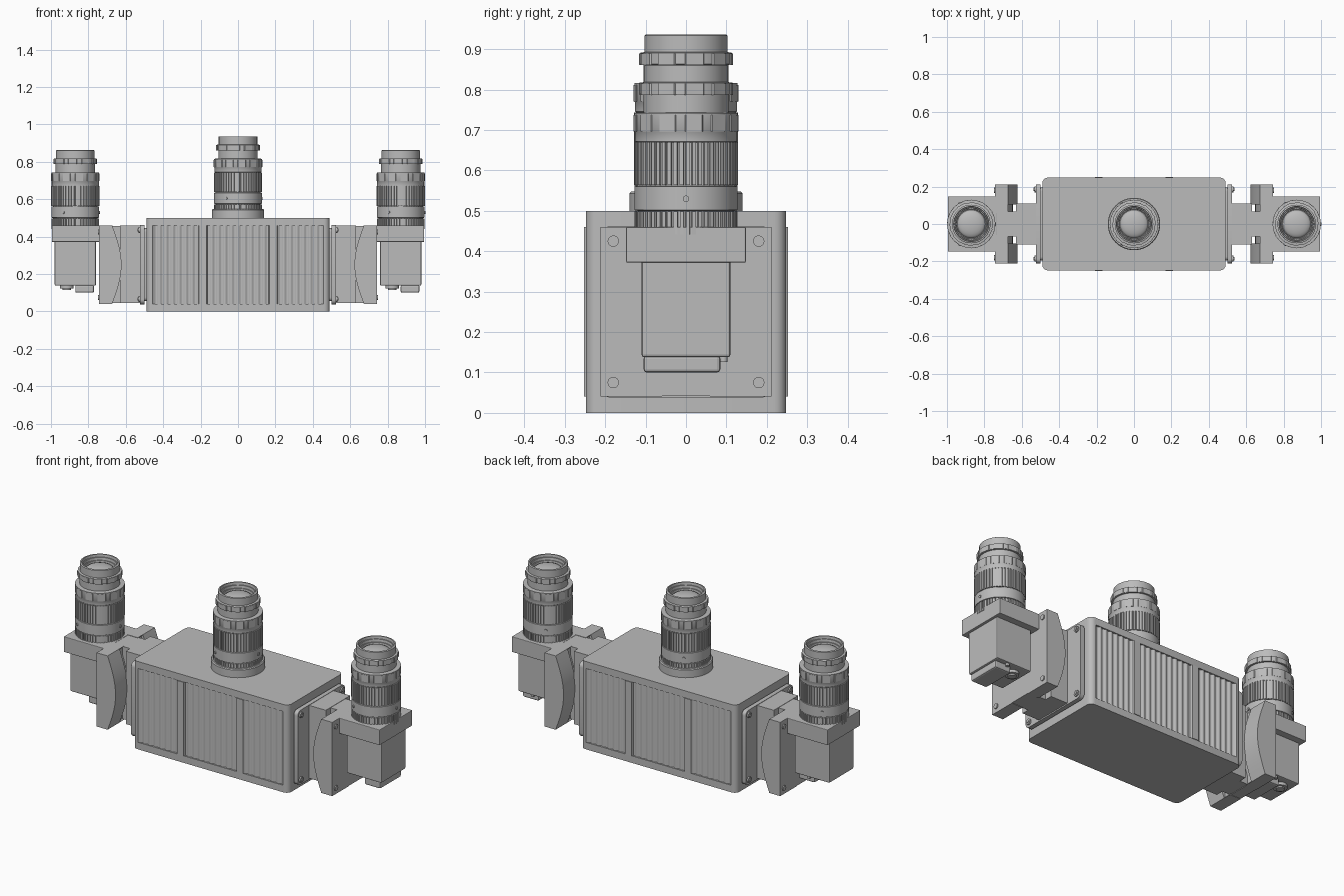
import bpy, bmesh, math
from mathutils import Vector

cube = bpy.data.objects.get("Cube")
if cube:
    bpy.data.objects.remove(cube, do_unlink=True)

grey = bpy.data.materials.new("neutral grey")
grey.use_nodes = True
GREY = (0.5, 0.5, 0.5, 1)
grey.diffuse_color = GREY
grey.node_tree.nodes["Principled BSDF"].inputs["Base Color"].default_value = GREY


def finish(name, bm, bevel=0, smooth=True):
    bmesh.ops.recalc_face_normals(bm, faces=bm.faces)
    mesh = bpy.data.meshes.new(name)
    bm.to_mesh(mesh)
    bm.free()
    mesh.materials.append(grey)
    ob = bpy.data.objects.new(name, mesh)
    bpy.context.collection.objects.link(ob)
    if bevel:
        mod = ob.modifiers.new("bevel", "BEVEL")
        mod.width, mod.segments, mod.limit_method = bevel, 2, "ANGLE"
    if smooth:
        bpy.ops.object.select_all(action="DESELECT")
        ob.select_set(True)
        bpy.context.view_layer.objects.active = ob
        bpy.ops.object.shade_smooth_by_angle(angle=math.radians(35))
    return ob


def prism(name, outline, lo, hi, axis="z", bevel=0, smooth=True):
    """Extrude a 2D outline between two positions along an axis."""
    place = {"x": lambda a, b, t: (t, a, b),
             "y": lambda a, b, t: (a, t, b),
             "z": lambda a, b, t: (a, b, t)}[axis]
    bm = bmesh.new()
    rings = [[bm.verts.new(place(a, b, t)) for a, b in outline] for t in (lo, hi)]
    n = len(outline)
    for ring in rings:
        bm.faces.new(ring)
    for i in range(n):
        j = (i + 1) % n
        bm.faces.new((rings[0][i], rings[0][j], rings[1][j], rings[1][i]))
    return finish(name, bm, bevel, smooth)


def box(name, x, y, z, bevel=0):
    x = sorted(x)
    rect = [(x[0], y[0]), (x[1], y[0]), (x[1], y[1]), (x[0], y[1])]
    return prism(name, rect, z[0], z[1], bevel=bevel, smooth=False)


def rounded(cx, cy, hx, hy, r, steps=5):
    pts = []
    for k, (sx, sy) in enumerate(((1, 1), (-1, 1), (-1, -1), (1, -1))):
        for i in range(steps + 1):
            a = (k + i / steps) * math.pi / 2
            pts.append((cx + sx * (hx - r) + r * math.cos(a),
                        cy + sy * (hy - r) + r * math.sin(a)))
    return pts


def circle(cx, cy, r, n=20):
    return [(cx + r * math.cos(i * math.tau / n), cy + r * math.sin(i * math.tau / n))
            for i in range(n)]


def lathe(name, profile, cx, z0, n=64):
    bm = bmesh.new()
    vs = [bm.verts.new((cx + r, 0, z0 + z)) for r, z in profile]
    es = [bm.edges.new(p) for p in zip(vs, vs[1:])]
    bmesh.ops.spin(bm, geom=vs + es, cent=(cx, 0, 0), axis=(0, 0, 1),
                   angle=math.tau, steps=n, use_duplicate=False)
    bmesh.ops.remove_doubles(bm, verts=bm.verts, dist=1e-5)
    return finish(name, bm)


def gear(cx, outer, inner, teeth):
    """Ring of square-edged grip teeth."""
    pts = []
    for i in range(teeth):
        for f, r in ((0, outer), (0.6, outer), (0.65, inner), (0.95, inner)):
            a = (i + f) * math.tau / teeth
            pts.append((cx + r * math.cos(a), r * math.sin(a)))
    return pts


def lens(side, cx, z0):
    # Barrel with stepped rings, hollow mouth and domed front element
    profile = [(0, 0), (0.12, 0), (0.12, 0.045), (0.119, 0.05), (0.119, 0.108),
               (0.128, 0.11), (0.128, 0.168), (0.12, 0.17), (0.12, 0.275),
               (0.126, 0.28), (0.126, 0.302), (0.128, 0.305), (0.128, 0.35),
               (0.105, 0.352), (0.105, 0.395), (0.114, 0.397), (0.114, 0.425),
               (0.103, 0.427), (0.103, 0.468), (0.1, 0.47), (0.094, 0.47),
               (0.092, 0.455), (0.087, 0.455), (0.085, 0.44), (0.08, 0.44), (0.078, 0.425)]
    for i in range(7):
        a = math.pi / 2 * i / 6
        profile.append((0.075 * math.cos(a), 0.425 + 0.025 * math.sin(a)))
    lathe(side + "_lens_barrel", profile, cx, z0)
    # Knurled focus and aperture rings
    prism(side + "_focus_ring", gear(cx, 0.129, 0.123, 52), z0 + 0.172, z0 + 0.278, smooth=False)
    prism(side + "_aperture_ring", gear(cx, 0.128, 0.122, 52), z0 + 0.05, z0 + 0.106, smooth=False)
    prism(side + "_filter_ring", gear(cx, 0.117, 0.113, 10), z0 + 0.395, z0 + 0.423, smooth=False)
    prism(side + "_scale_ring", gear(cx, 0.13, 0.127, 12), z0 + 0.305, z0 + 0.345, smooth=False)
    # Locking screws
    for k in range(3):
        a = k * math.tau / 3
        for r, z in ((0.117, 0.022), (0.125, 0.138)):
            bm = bmesh.new()
            d = Vector((math.cos(a), math.sin(a), 0))
            bmesh.ops.create_cone(bm, cap_ends=True, segments=12, radius1=0.008,
                                  radius2=0.008, depth=0.014)
            bmesh.ops.rotate(bm, verts=bm.verts,
                             matrix=d.to_track_quat("Z", "Y").to_matrix())
            bmesh.ops.translate(bm, verts=bm.verts, vec=Vector((cx, 0, z0 + z)) + d * r)
            finish(side + "_lens_screw", bm)


# Central housing: solid caps around a finned middle section
for name, z in (("housing_base", (0, 0.04)), ("housing_top", (0.46, 0.5))):
    prism(name, rounded(0, 0, 0.49, 0.248, 0.03), *z)


def fin_depth(x):
    """Half depth of the housing at x: posts stand proud of rippled panels."""
    ax = abs(x)
    if ax > 0.455:
        return 0.248
    if 0.165 < ax < 0.21:
        return 0.252
    return 0.241 + 0.004 * math.cos(x * math.tau / 0.035)


steps = 230
front = [(-0.46 + 0.92 * i / steps, -fin_depth(-0.46 + 0.92 * i / steps)) for i in range(steps + 1)]
corner = [p for p in rounded(0, 0, 0.49, 0.248, 0.03) if p[0] > 0.4601]
right_end = sorted(corner, key=lambda p: p[1])
back = [(-x, -y) for x, y in front]
left_end = [(-x, -y) for x, y in right_end]
prism("finned_housing", front + right_end + back + left_end, 0.04, 0.46)

# Central lens on its flange
lathe("lens_flange", [(0, 0.5), (0.14, 0.5), (0.14, 0.543), (0.136, 0.548), (0, 0.548)], 0, 0)
lens("centre", 0, 0.466)

for side, s in (("left", 1), ("right", -1)):
    # Bolted end plate
    prism(side + "_spacer", rounded(0, 0.25, 0.195, 0.195, 0.02), s * 0.48, s * 0.505, "x")
    prism(side + "_end_plate", rounded(0, 0.25, 0.212, 0.212, 0.025), s * 0.5, s * 0.525, "x")
    for y in (-0.185, 0.185):
        for z in (0.067, 0.435):
            prism(side + "_plate_bolt", circle(y, z, 0.016), s * 0.52, s * 0.533, "x")
            prism(side + "_bolt_core", circle(y, z, 0.009, 6), s * 0.53, s * 0.537, "x")
    # Arm with a narrower tongue reaching into the clamp
    box(side + "_arm", (s * 0.52, s * 0.63), (-0.11, 0.11), (0.045, 0.46))
    box(side + "_arm_tongue", (s * 0.62, s * 0.72), (-0.068, 0.068), (0.045, 0.458))
    # Clamp: bowed jaws on a flat back
    arc = [(s * (0.673 - 0.05 * math.cos(t * math.pi / 20)), 0.25 + 0.21 * t / 10)
           for t in range(-10, 11)]
    jaw = [(s * 0.742, 0.04)] + arc + [(s * 0.742, 0.46)]
    for d in (-1, 1):
        prism(side + "_clamp_jaw", jaw, d * 0.105, d * 0.212, "y")
        prism(side + "_jaw_root", [(x + s * 0.025 if abs(x) < 0.67 else x, z) for x, z in jaw],
              d * 0.06, d * 0.106, "y")
        for z in (0.075, 0.425):
            prism(side + "_jaw_bolt", circle(d * 0.18, z, 0.014), s * 0.735, s * 0.748, "x")
    box(side + "_clamp_back", (s * 0.68, s * 0.742), (-0.208, 0.208), (0.042, 0.458))
    # Camera head block and body
    cx = s * 0.87
    box(side + "_head_block", (s * 0.735, s * 0.995), (-0.148, 0.148), (0.372, 0.46), 0.003)
    box(side + "_camera_body", (cx - 0.11, cx + 0.11), (-0.11, 0.11), (0.138, 0.38), 0.006)
    # Connectors under the camera
    box(side + "_connector_block", (cx, cx + 0.1), (-0.105, 0.085), (0.1, 0.142), 0.008)
    prism(side + "_round_port", circle(cx - 0.045, 0.04, 0.036), 0.122, 0.142)
    prism(side + "_port_pin", circle(cx - 0.045, 0.04, 0.022), 0.115, 0.13)
    prism(side + "_status_knob", circle(cx + 0.03, 0.093, 0.01), 0.126, 0.142)
    lens(side, cx, 0.458 - 0.066)
